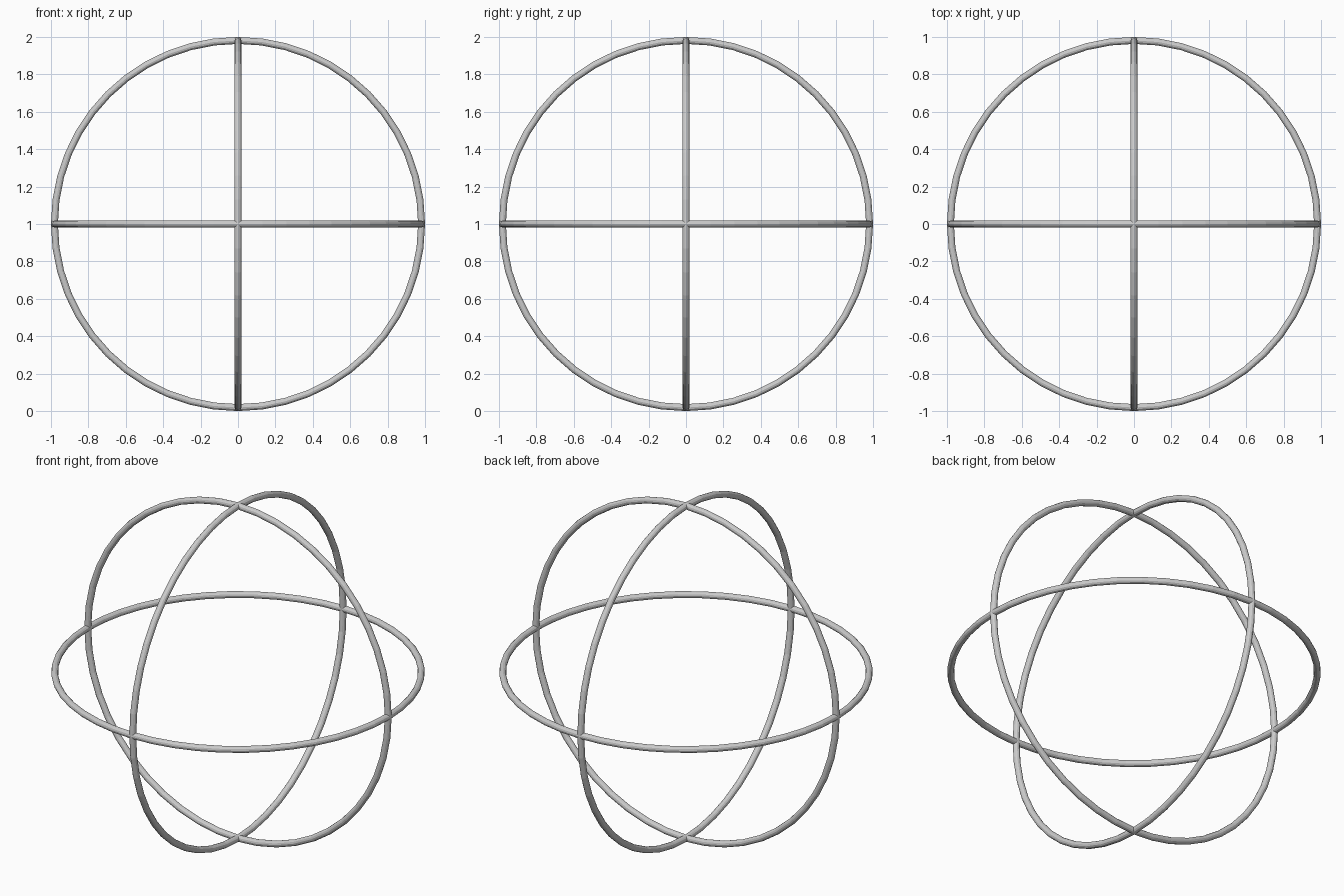
import bpy
from math import pi

if "Cube" in bpy.data.objects:
    bpy.data.objects.remove(bpy.data.objects["Cube"])

TUBE = 0.0185           # tube radius
RING = 1.0 - TUBE       # centre-line radius, outer edge reaches 1.0


def ring(name, rotation):
    bpy.ops.mesh.primitive_torus_add(
        major_segments=48, minor_segments=12,
        major_radius=RING, minor_radius=TUBE,
        location=(0, 0, 1), rotation=rotation)
    bpy.context.object.name = name


# Three great circles of a sphere, one per axis
for name, rotation in (
        ("horizontal_ring", (0, 0, 0)),
        ("front_ring", (pi / 2, 0, 0)),
        ("side_ring", (0, pi / 2, 0))):
    ring(name, rotation)
